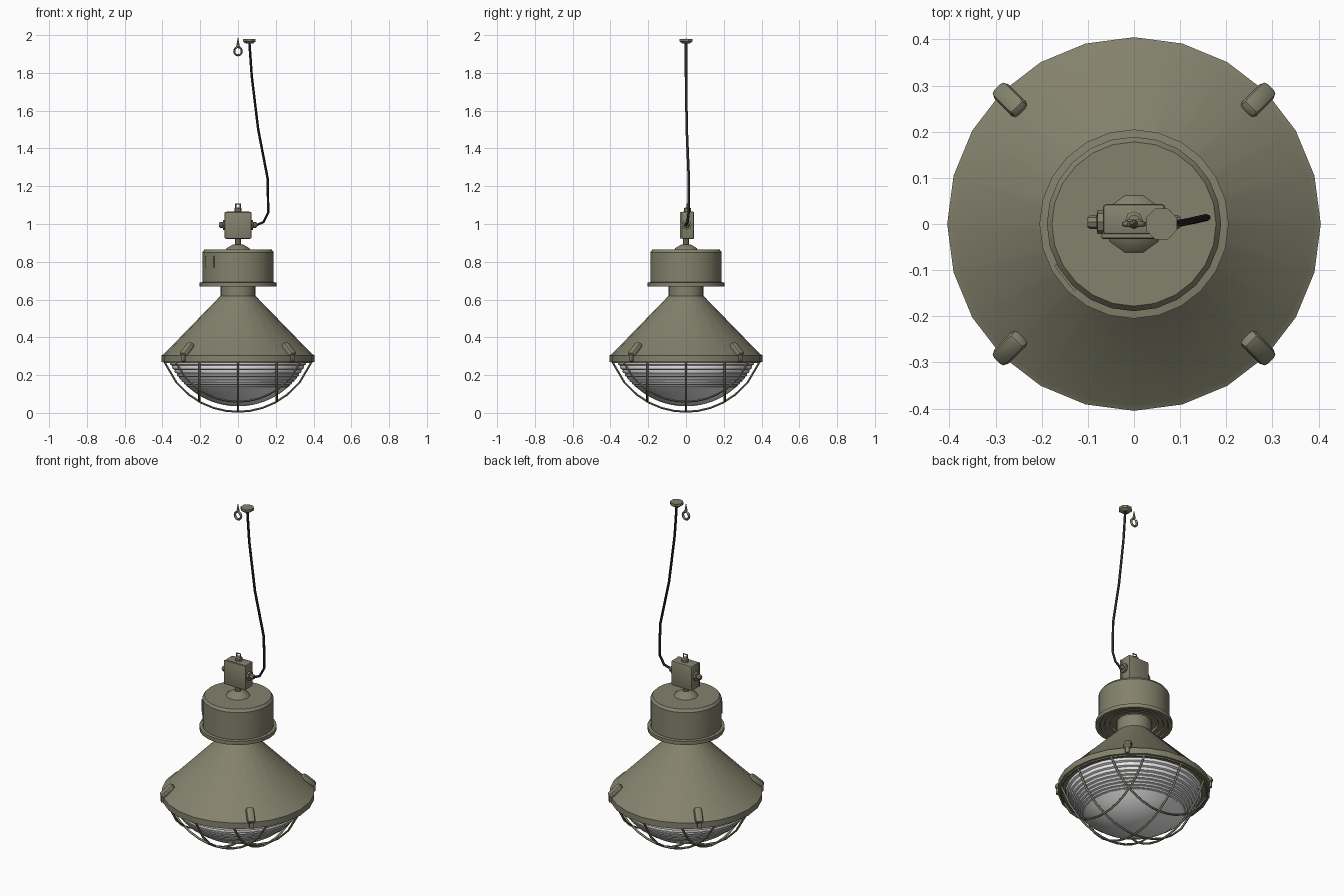
import bpy, bmesh, math
from mathutils import Matrix

if "Cube" in bpy.data.objects:
    bpy.data.objects.remove(bpy.data.objects["Cube"])


def material(name, rgb):
    m = bpy.data.materials.new(name)
    m.diffuse_color = (*rgb, 1)
    m.use_nodes = True
    m.node_tree.nodes["Principled BSDF"].inputs["Base Color"].default_value = m.diffuse_color
    return m


OLIVE = material("olive enamel", (0.23, 0.223, 0.152))
GLASS = material("pale grey glass", (0.8, 0.8, 0.8))
BLACK = material("black cable", (0.02, 0.02, 0.022))


def finish(ob, mat, smooth=35):
    ob.data.materials.append(mat)
    bpy.ops.object.select_all(action='DESELECT')
    ob.select_set(True)
    bpy.context.view_layer.objects.active = ob
    if ob.type == 'CURVE':
        bpy.ops.object.convert(target='MESH')
        ob = bpy.context.object
    if smooth:
        bpy.ops.object.shade_smooth_by_angle(angle=math.radians(smooth))
    return ob


def from_bmesh(name, bm, mat, smooth=35):
    bmesh.ops.recalc_face_normals(bm, faces=bm.faces)
    me = bpy.data.meshes.new(name)
    bm.to_mesh(me)
    bm.free()
    ob = bpy.data.objects.new(name, me)
    bpy.context.collection.objects.link(ob)
    return finish(ob, mat, smooth)


def revolve(name, profile, n, mat, matrix=Matrix(), smooth=35):
    """Turn (radius, height) points around the local z axis."""
    bm = bmesh.new()
    rings = []
    for r, z in profile:
        if r < 1e-5:
            rings.append([bm.verts.new((0, 0, z))] * n)
        else:
            rings.append([bm.verts.new((r * math.cos(2 * math.pi * i / n),
                                        r * math.sin(2 * math.pi * i / n), z)) for i in range(n)])
    for a, b in zip(rings, rings[1:]):
        for i in range(n):
            j = (i + 1) % n
            bm.faces.new(list(dict.fromkeys((a[i], a[j], b[j], b[i]))))
    bm.transform(matrix)
    return from_bmesh(name, bm, mat, smooth)


def box(name, size, matrix, mat, bevel=0.0):
    bm = bmesh.new()
    bmesh.ops.create_cube(bm, size=1)
    bmesh.ops.scale(bm, vec=size, verts=bm.verts)
    if bevel:
        bmesh.ops.bevel(bm, geom=bm.edges[:], offset=bevel, segments=2, profile=0.5, affect='EDGES')
    bm.transform(matrix)
    return from_bmesh(name, bm, mat)


def tube(name, points, radius, mat, cyclic=False, res=1):
    cu = bpy.data.curves.new(name, 'CURVE')
    cu.dimensions = '3D'
    cu.bevel_depth = radius
    cu.bevel_resolution = res
    cu.use_fill_caps = True
    sp = cu.splines.new('POLY')
    sp.points.add(len(points) - 1)
    for p, co in zip(sp.points, points):
        p.co = (*co, 1)
    sp.use_cyclic_u = cyclic
    ob = bpy.data.objects.new(name, cu)
    bpy.context.collection.objects.link(ob)
    return finish(ob, mat, 60)


def at(x, y, z):
    return Matrix.Translation((x, y, z))


# Conical shade with rim band and open underside lip
revolve("shade", [(0.35, 0.285), (0.36, 0.27), (0.405, 0.27), (0.405, 0.305), (0.392, 0.312),
                  (0.092, 0.62), (0.092, 0.69)], 24, OLIVE, smooth=30)

# Gear housing with stepped underside and bevelled lid
revolve("housing", [(0.09, 0.695), (0.125, 0.695), (0.13, 0.682), (0.155, 0.682), (0.16, 0.674),
                    (0.18, 0.674), (0.185, 0.668), (0.205, 0.668), (0.205, 0.69), (0.189, 0.692),
                    (0.189, 0.85), (0.178, 0.865), (0, 0.865)], 24, OLIVE, smooth=30)

# Thin data plate on the housing
box("data_plate", (0.006, 0.07, 0.06),
    Matrix.Rotation(math.radians(218), 4, 'Z') @ at(0.189, 0, 0.8), OLIVE)

# Collar and stem carrying the junction box
revolve("collar", [(0.066, 0.863), (0.06, 0.872), (0.026, 0.892), (0.016, 0.892),
                   (0.016, 0.93), (0, 0.93)], 10, OLIVE)

# Junction box with lid, glands and suspension eye
box("junction_box", (0.135, 0.066, 0.145), at(0, 0.01, 0.993), OLIVE, 0.008)
box("junction_lid", (0.142, 0.012, 0.14), at(0, -0.026, 0.993), OLIVE, 0.004)
for side, name in ((-1, "left_gland"), (1, "right_gland")):
    revolve(name, [(0, 0), (0.026, 0), (0.026, 0.012), (0.015, 0.014), (0.015, 0.028),
                   (0.011, 0.034), (0, 0.034)], 8, OLIVE,
            at(side * 0.067, 0.004, 0.995) @ Matrix.Rotation(side * math.pi / 2, 4, 'Y'))
revolve("top_gland", [(0, 0), (0.019, 0), (0.019, 0.018), (0.012, 0.024), (0, 0.024)], 8, OLIVE,
        at(0, 0.008, 1.064))
tube("suspension_eye", [(-0.012, 0.006, 1.08), (-0.012, 0.006, 1.106), (0.012, 0.006, 1.106),
                        (0.012, 0.006, 1.08)], 0.004, OLIVE)

# Supply cable and ceiling cup
tube("cable", [(0.095, 0.0, 0.993), (0.135, 0.008, 1.01), (0.16, 0.014, 1.06), (0.157, 0.015, 1.24),
               (0.107, 0.004, 1.5), (0.073, 0.0, 1.78), (0.06, 0.0, 1.965)], 0.0068, BLACK)
revolve("ceiling_cup", [(0, 1.956), (0.022, 1.956), (0.036, 1.966), (0.036, 1.98), (0, 1.98)],
        8, OLIVE, at(0.06, 0, 0) @ Matrix.Rotation(math.pi / 8, 4, 'Z'))

# Ceiling hook: open ring with a tapered screw shank
ring = [(0.02 * math.sin(math.radians(a)), 0, 1.915 - 0.022 * math.cos(math.radians(a)))
        for a in range(-150, 181, 30)]
tube("ceiling_hook", ring, 0.0065, OLIVE)
revolve("hook_shank", [(0, 1.93), (0.01, 1.937), (0.006, 1.96), (0, 1.99)], 6, OLIVE)


# Height of a spherical cap of given rim radius and bottom, hanging from z = 0.27
def cap_height(r, rim, bottom):
    depth = 0.27 - bottom
    R = (rim * rim + depth * depth) / (2 * depth)
    return bottom + R - math.sqrt(R * R - r * r)


# Glass bowl: ribbed upper band, smooth bottom
RIM, BOTTOM = 0.362, 0.035
profile = [(0.355, 0.285)]
for i in range(8):
    r = RIM - i * 0.0125
    z, z2 = cap_height(r, RIM, BOTTOM), cap_height(r - 0.0125, RIM, BOTTOM)
    profile += [(r, z), (r - 0.003, z + (z2 - z) * 0.55), (r - 0.014, z + (z2 - z) * 0.75)]
for i in range(8):
    r = 0.262 * (1 - i / 7)
    profile.append((r, cap_height(r, RIM, BOTTOM)))
revolve("glass_bowl", profile, 32, GLASS, smooth=30)


# Wire guard: three wires each way over the bowl, plus a ring under the rim
def guard_wire(offset, turned):
    half = math.sqrt(0.39 ** 2 - offset ** 2)
    pts = []
    for i in range(13):
        s = -half + 2 * half * i / 12
        z = cap_height(math.hypot(s, offset), 0.39, 0.006)
        pts.append((offset, s, z) if turned else (s, offset, z))
    return pts


for turned in (False, True):
    for k in (-1, 0, 1):
        tube("guard_wire", guard_wire(0.205 * k, turned), 0.006, OLIVE)
tube("guard_ring", [(0.388 * math.cos(math.pi * i / 12), 0.388 * math.sin(math.pi * i / 12), 0.269)
                    for i in range(24)], 0.006, OLIVE, cyclic=True)

# Four rounded toggle clips on the rim, lying along the slope
for k in range(4):
    turn = Matrix.Rotation(math.radians(45 + 90 * k), 4, 'Z')
    slope = at(0.38, 0, 0.335) @ Matrix.Rotation(math.radians(42), 4, 'Y')
    box("clip", (0.09, 0.044, 0.036), turn @ slope, OLIVE, 0.014)
    box("clip_hook", (0.016, 0.022, 0.035), turn @ at(0.407, 0, 0.29), OLIVE, 0.004)
